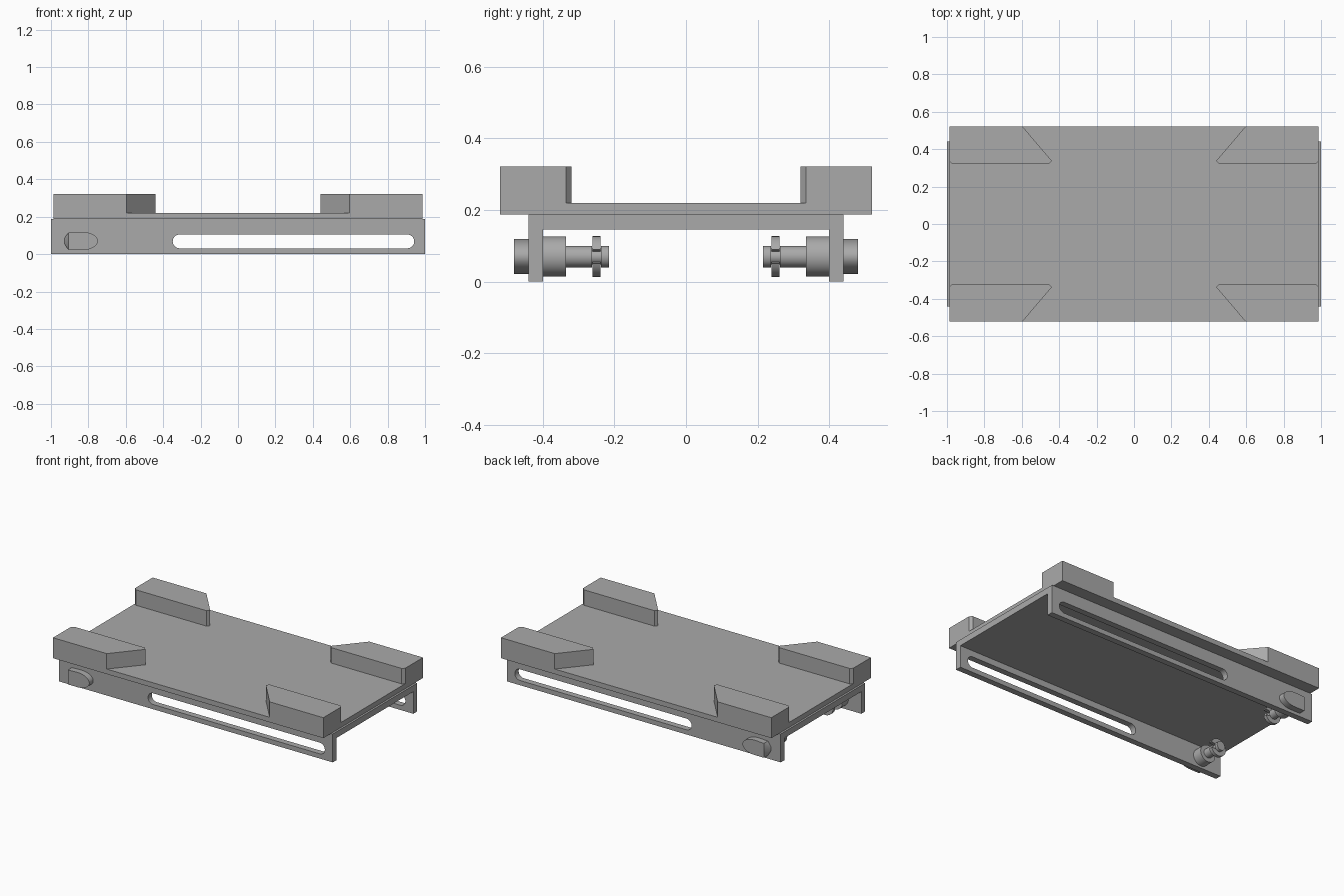
import bpy, bmesh, math
from mathutils import Matrix, Vector

if "Cube" in bpy.data.objects:
    bpy.data.objects.remove(bpy.data.objects["Cube"], do_unlink=True)

GREY = (0.40, 0.40, 0.40, 1)
metal = bpy.data.materials.new("plain_grey")
metal.use_nodes = True
metal.diffuse_color = GREY
metal.node_tree.nodes["Principled BSDF"].inputs["Base Color"].default_value = GREY


def finish(name, bm, smooth=False):
    bmesh.ops.recalc_face_normals(bm, faces=bm.faces)
    mesh = bpy.data.meshes.new(name)
    bm.to_mesh(mesh)
    bm.free()
    mesh.materials.append(metal)
    ob = bpy.data.objects.new(name, mesh)
    bpy.context.collection.objects.link(ob)
    if smooth:
        bpy.ops.object.select_all(action='DESELECT')
        ob.select_set(True)
        bpy.context.view_layer.objects.active = ob
        bpy.ops.object.shade_smooth_by_angle(angle=math.radians(35))
    return ob


def prism(name, outline, depth, place, smooth=False):
    """Extrude a closed outline by a depth vector; place maps (a, b) to 3D."""
    bm = bmesh.new()
    face = bm.faces.new([bm.verts.new(place(a, b)) for a, b in outline])
    new = bmesh.ops.extrude_face_region(bm, geom=[face])["geom"]
    bmesh.ops.translate(bm, vec=depth,
                        verts=[v for v in new if isinstance(v, bmesh.types.BMVert)])
    return finish(name, bm, smooth)


def arc(cx, cz, rx, rz, start, end, n):
    angles = [math.radians(start + (end - start) * i / n) for i in range(n + 1)]
    return [(cx + rx * math.cos(t), cz + rz * math.sin(t)) for t in angles]


# Channel: web and two flanges in one U profile
half = [(0.44, 0.187), (0.44, 0), (0.40, 0), (0.40, 0.146)]
profile = half + [(-y, z) for y, z in reversed(half)]
channel = prism("channel", profile, (2, 0, 0), lambda y, z: (-1, y, z))

# Long rounded slot through both flanges
slot = arc(0.905, 0.068, 0.037, 0.037, -90, 90, 16) + arc(-0.312, 0.068, 0.037, 0.037, 90, 270, 16)
cutter = prism("slot_cutter", slot, (0, 2, 0), lambda x, z: (x, -1, z))
cutter.hide_render = True
cut = channel.modifiers.new("slots", 'BOOLEAN')
cut.operation = 'DIFFERENCE'
cut.solver = 'EXACT'
cut.object = cutter
bpy.context.view_layer.objects.active = channel
bpy.ops.object.modifier_apply(modifier=cut.name)
bpy.data.objects.remove(cutter, do_unlink=True)

# Top plate
EX, EY = 0.987, 0.52
prism("top_plate", [(-EX, -EY), (EX, -EY), (EX, EY), (-EX, EY)],
      (0, 0, 0.033), lambda x, y: (x, y, 0.187))

# Corner blocks with angled inner ends and trimmed corners
block = [(EX, EY), (0.595, EY), (0.44, 0.338), (0.455, 0.32), (0.97, 0.32), (EX, 0.335)]
for sx, side in ((1, "left"), (-1, "right")):
    for sy, end in ((1, "back"), (-1, "front")):
        prism(f"{end}_{side}_block", block, (0, 0, 0.104),
              lambda x, y: (sx * x, sy * y, 0.218))

# Locking pins near the right end of each flange
PX, PZ = -0.85, 0.07


def turned_pin(name, sy):
    """Stepped shaft revolved around the y axis."""
    steps = [(0, 0.43), (0.056, 0.43), (0.056, 0.335), (0.03, 0.335), (0.03, 0.263),
             (0.022, 0.263), (0.022, 0.237), (0.03, 0.237), (0.03, 0.215), (0, 0.215)]
    bm = bmesh.new()
    vs = [bm.verts.new((PX + r, sy * y, PZ)) for r, y in steps]
    edges = [bm.edges.new(pair) for pair in zip(vs, vs[1:])]
    bmesh.ops.spin(bm, geom=vs + edges, cent=(PX, 0, PZ), axis=(0, 1, 0),
                   angle=math.tau, steps=40)
    bmesh.ops.remove_doubles(bm, verts=bm.verts, dist=0.0001)
    return finish(name, bm, True)


def pin_head(name, sy):
    """Rounded thumb head whose outer end is sliced back from a blunt tip."""
    nose = arc(-0.835, PZ, 0.086, 0.049, -90, 90, 24)
    outer = nose + [(-0.906, PZ + 0.046), (-0.906, PZ - 0.049)]
    base = outer + arc(-0.90, PZ, 0.03, 0.036, 110, 250, 12)
    bm = bmesh.new()
    for outline, y in ((outer, 0.481), (base, 0.438)):
        for x, z in outline:
            bm.verts.new((x, sy * y, z))
    hull = bmesh.ops.convex_hull(bm, input=bm.verts)
    loose = {g for g in hull["geom_interior"] + hull["geom_unused"]
             if isinstance(g, bmesh.types.BMVert)}
    bmesh.ops.delete(bm, geom=list(loose), context='VERTS')
    bmesh.ops.dissolve_limit(bm, angle_limit=0.01, verts=bm.verts, edges=bm.edges)
    return finish(name, bm, True)


for sy, end in ((1, "back"), (-1, "front")):
    turned_pin(f"{end}_pin", sy)
    pin_head(f"{end}_pin_head", sy)
    # Open retaining clip seated in the pin groove
    clip = arc(PX, PZ, 0.057, 0.057, 20, 340, 32) + arc(PX, PZ, 0.023, 0.023, 320, 40, 24)
    prism(f"{end}_clip", clip, (0, sy * 0.022, 0), lambda x, z: (x, sy * 0.239, z), True)
